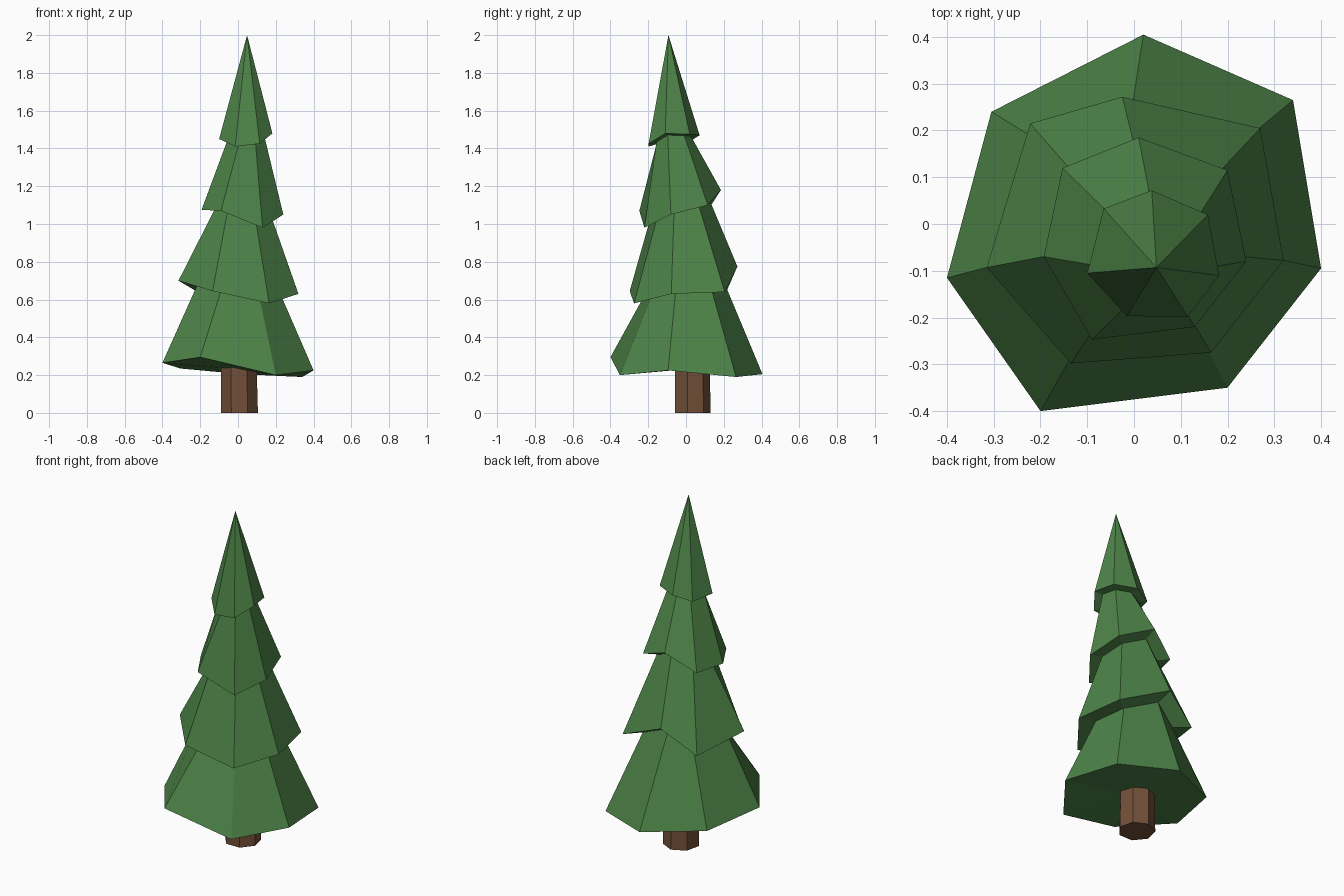
import bpy, bmesh, math
from mathutils import Vector

if "Cube" in bpy.data.objects:
    bpy.data.objects.remove(bpy.data.objects["Cube"])

SIDES = 7

def make_object(name, rings, tip, base, color):
    """Skin a stack of seven-sided rings, closed by a tip and a base point."""
    bm = bmesh.new()
    loops = [[bm.verts.new(p) for p in ring] for ring in rings]
    top, bottom = bm.verts.new(tip), bm.verts.new(base)
    for i in range(SIDES):
        j = (i + 1) % SIDES
        for a, b in zip(loops, loops[1:]):
            bm.faces.new((a[i], a[j], b[j], b[i]))
        bm.faces.new((loops[-1][i], loops[-1][j], top))
        bm.faces.new((loops[0][j], loops[0][i], bottom))
    bmesh.ops.recalc_face_normals(bm, faces=bm.faces)
    mesh = bpy.data.meshes.new(name)
    bm.to_mesh(mesh)
    bm.free()
    mat = bpy.data.materials.new(name + "_color")
    mat.diffuse_color = color
    mat.use_nodes = True
    mat.node_tree.nodes["Principled BSDF"].inputs["Base Color"].default_value = mat.diffuse_color
    mesh.materials.append(mat)
    bpy.context.collection.objects.link(bpy.data.objects.new(name, mesh))

def centre(ring):
    return sum(ring, Vector()) / len(ring)

# Uneven hem of each branch tier, clockwise from the back
hems = [[Vector(p) for p in ring] for ring in (
    [(.02, .405, .205), (.34, .265, .19), (.40, -.095, .225), (.20, -.35, .20),
     (-.20, -.40, .295), (-.40, -.115, .265), (-.305, .24, .235)],
    [(-.025, .272, .775), (.27, .205, .64), (.32, -.078, .63), (.165, -.275, .58),
     (-.135, -.298, .645), (-.315, -.093, .70), (-.222, .215, .645)],
    [(.01, .185, 1.18), (.20, .115, 1.10), (.24, -.08, 1.05), (.13, -.22, .98),
     (-.09, -.247, 1.07), (-.193, -.07, 1.075), (-.153, .12, 1.08)],
    [(.038, .072, 1.47), (.158, .02, 1.475), (.182, -.11, 1.48), (.115, -.198, 1.425),
     (-.015, -.197, 1.41), (-.10, -.105, 1.45), (-.065, .033, 1.445)],
)]

# Foliage: below every upper hem the tier underneath narrows to a neck
rings = [hems[0]]
for hem in hems[1:]:
    c = centre(hem)
    rings += [[c + (p - c) * 0.68 for p in hem], hem]
make_object("foliage", rings, (.048, -.093, 2.0), centre(hems[0]), (.075, .23, .065, 1))

# Trunk: seven-sided post, slightly narrower at the top
def trunk_ring(radius, x, y, z):
    return [Vector((x + radius * math.sin(math.tau * i / SIDES),
                    y + radius * math.cos(math.tau * i / SIDES), z)) for i in range(SIDES)]

trunk = [trunk_ring(.1, .008, .031, 0), trunk_ring(.097, .004, .028, .25)]
make_object("trunk", trunk, (.004, .028, .25), (.008, .031, 0), (.17, .08, .04, 1))
